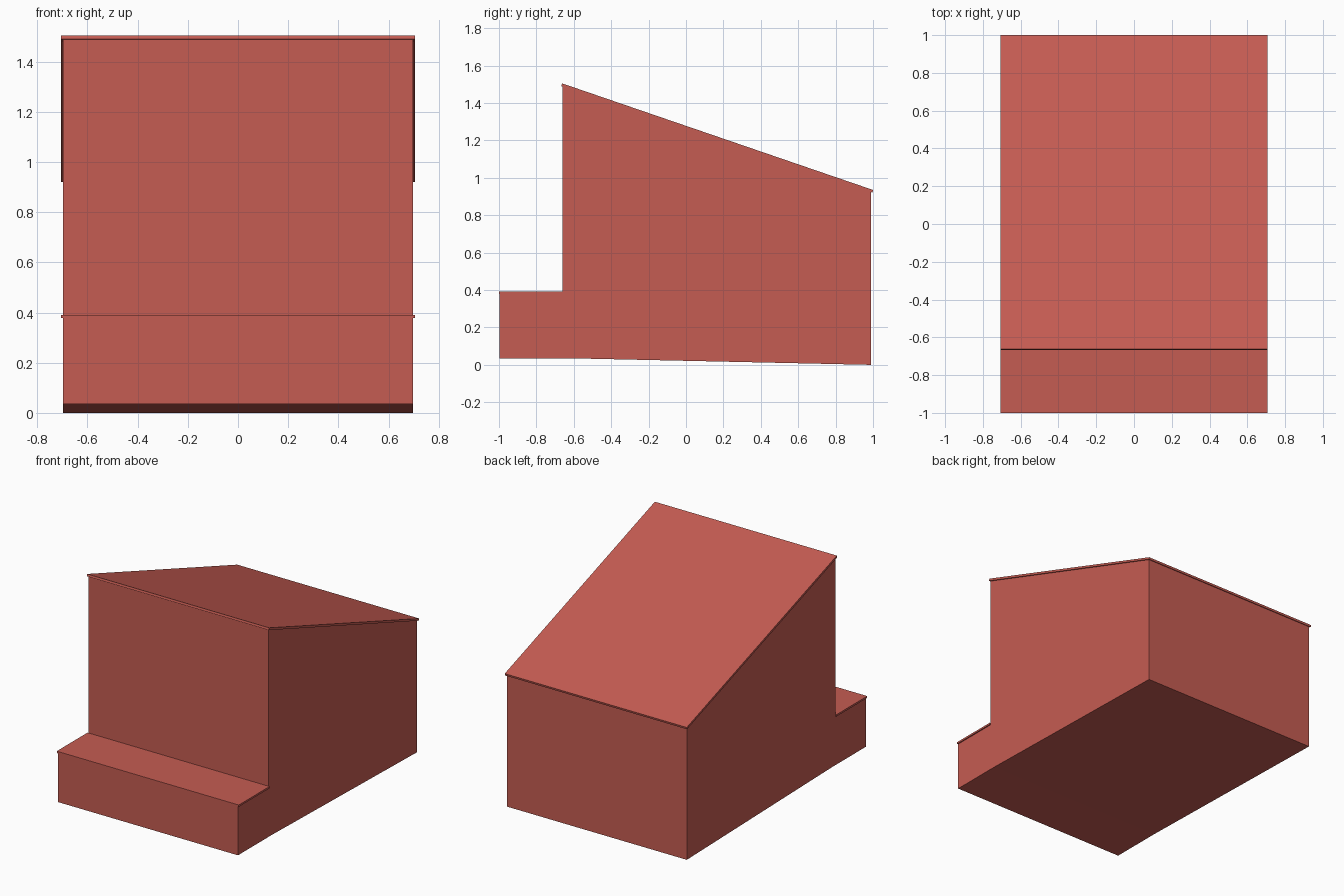
import bpy

if "Cube" in bpy.data.objects:
    bpy.data.objects.remove(bpy.data.objects["Cube"])

red = bpy.data.materials.new("brick red")
red.diffuse_color = (0.56, 0.107, 0.085, 1)
red.use_nodes = True
red.node_tree.nodes["Principled BSDF"].inputs["Base Color"].default_value = red.diffuse_color


def extrude_profile(name, profile, half_width):
    """Sweep a side outline of (y, z) points across x."""
    n = len(profile)
    verts = [(x, y, z) for x in (-half_width, half_width) for y, z in profile]
    faces = [tuple(reversed(range(n))), tuple(range(n, 2 * n))]
    faces += [(i, (i + 1) % n, n + (i + 1) % n, n + i) for i in range(n)]
    mesh = bpy.data.meshes.new(name)
    mesh.from_pydata(verts, [], faces)
    mesh.materials.append(red)
    obj = bpy.data.objects.new(name, mesh)
    bpy.context.collection.objects.link(obj)
    return obj


# Main body: stepped front, sloping top, slightly tilted underside
extrude_profile("body", [(-0.997, 0.035), (-0.62, 0.035), (0.988, 0.0),
                         (0.988, 0.928), (-0.66, 1.493), (-0.66, 0.382),
                         (-0.997, 0.382)], 0.698)

# Thin sloping roof sheet with a small overhang
extrude_profile("roof_sheet", [(-0.667, 1.49), (0.997, 0.921),
                               (1.0, 0.935), (-0.663, 1.505)], 0.706)

# Thin sheet on the front step
extrude_profile("step_sheet", [(-1.0, 0.378), (-0.659, 0.378),
                               (-0.659, 0.391), (-1.0, 0.391)], 0.706)
